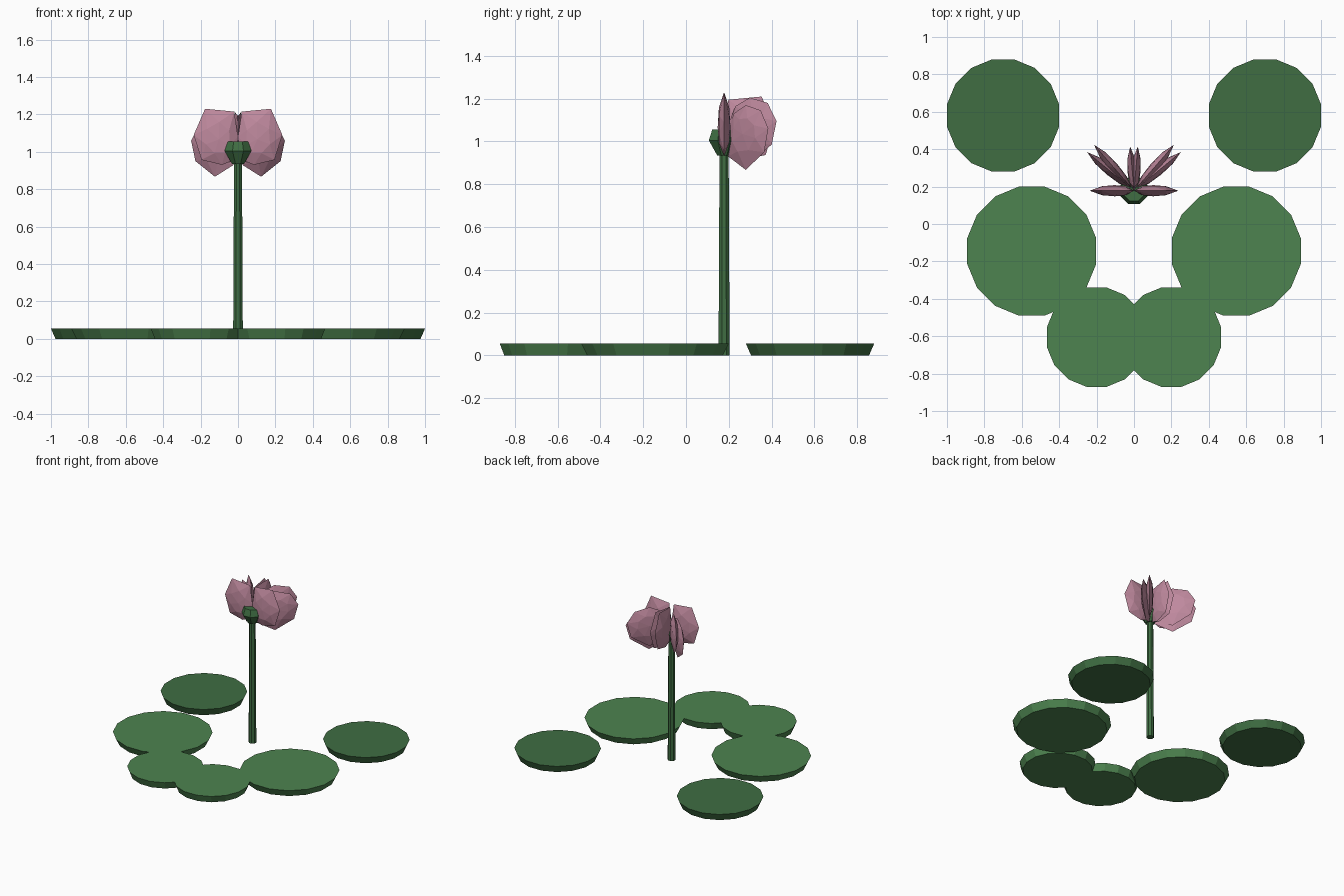
import bpy, bmesh, math
from mathutils import Matrix, Vector

if "Cube" in bpy.data.objects:
    bpy.data.objects.remove(bpy.data.objects["Cube"])


def material(name, rgb):
    m = bpy.data.materials.new(name)
    m.diffuse_color = (*rgb, 1)
    m.use_nodes = True
    m.node_tree.nodes["Principled BSDF"].inputs["Base Color"].default_value = m.diffuse_color
    return m


PAD = material("pad_green", (0.075, 0.23, 0.08))
DARK = material("dark_green", (0.05, 0.155, 0.055))
PINK = material("petal_pink", (0.52, 0.25, 0.34))


def finish(name, bm, mat):
    bmesh.ops.recalc_face_normals(bm, faces=bm.faces)
    me = bpy.data.meshes.new(name)
    bm.to_mesh(me)
    bm.free()
    me.materials.append(mat)
    ob = bpy.data.objects.new(name, me)
    bpy.context.collection.objects.link(ob)
    return ob


def bridge(bm, a, b):
    n = len(a)
    for i in range(n):
        bm.faces.new((a[i], a[(i + 1) % n], b[(i + 1) % n], b[i]))


def lathe(name, loc, rings, sides, mat):
    # stacked (radius, z) rings with flat sides facing the axes
    bm = bmesh.new()
    loops = []
    for r, z in rings:
        loops.append([bm.verts.new((loc[0] + r * math.cos((i + 0.5) * math.tau / sides),
                                    loc[1] + r * math.sin((i + 0.5) * math.tau / sides), z))
                      for i in range(sides)])
    for a, b in zip(loops, loops[1:]):
        bridge(bm, a, b)
    bm.faces.new(loops[0])
    bm.faces.new(loops[-1])
    return finish(name, bm, mat)


# Floating pads, wider at the top
for side, s in (("left", -1), ("right", 1)):
    for label, x, y, r, mat in (("back", 0.7, 0.58, 0.3, DARK),
                                ("middle", 0.547, -0.145, 0.345, PAD),
                                ("front", 0.2, -0.605, 0.266, PAD)):
        R = r / math.cos(math.pi / 16)
        lathe(f"{label}_pad_{side}", (s * x, y), [(R * 0.92, 0), (R, 0.055)], 16, mat)

# Stem and seed head
CY = 0.178
lathe("stem", (0, CY), [(0.028, 0), (0.023, 0.96)], 8, DARK)
lathe("seed_head", (0, CY), [(0.035, 0.935), (0.077, 1.005), (0.06, 1.055)], 8, DARK)


def petal(name, outline, angle, thick, lift=0.0):
    # faceted lens: rim outline in (radius, height), raised on both sides
    bm = bmesh.new()
    c = sum((Vector(p) for p in outline), Vector((0, 0))) / len(outline)
    rim = [bm.verts.new((r, 0, z + lift)) for r, z in outline]
    for sgn in (-1, 1):
        ring = []
        for i in range(len(outline)):
            p = c + ((Vector(outline[i]) + Vector(outline[i - 1])) / 2 - c) * 0.6
            ring.append(bm.verts.new((p.x, sgn * thick * 0.8, p.y + lift)))
        mid = bm.verts.new((c.x, sgn * thick, c.y + lift))
        n = len(rim)
        for i in range(n):
            j = (i + 1) % n
            bm.faces.new((rim[i], rim[j], ring[j]))
            bm.faces.new((rim[i], ring[j], ring[i]))
            bm.faces.new((ring[i], ring[j], mid))
    bm.transform(Matrix.Translation((0, CY, 0)) @ Matrix.Rotation(angle, 4, 'Z'))
    return finish(name, bm, PINK)


UPRIGHT = [(0.02, 1.215), (0.176, 1.23), (0.237, 1.09), (0.195, 0.957),
           (0.085, 0.93), (0.01, 0.96), (0.0, 1.08)]
SPREAD = [(0.07, 1.13), (0.16, 1.17), (0.27, 1.145), (0.325, 1.06),
          (0.295, 0.95), (0.16, 0.867), (0.03, 0.93), (0.02, 1.03)]

# Fan of petals, mirrored left and right
for side in ("right", "left"):
    for label, outline, deg, t, lift in (("side_petal", UPRIGHT, 0, 0.03, 0),
                                         ("outer_petal", SPREAD, 39.5, 0.026, 0),
                                         ("inner_petal", SPREAD, 49, 0.026, 0.035),
                                         ("rear_petal", UPRIGHT, 85, 0.026, -0.02)):
        a = deg if side == "right" else 180 - deg
        petal(f"{label}_{side}", outline, math.radians(a), t, lift)
